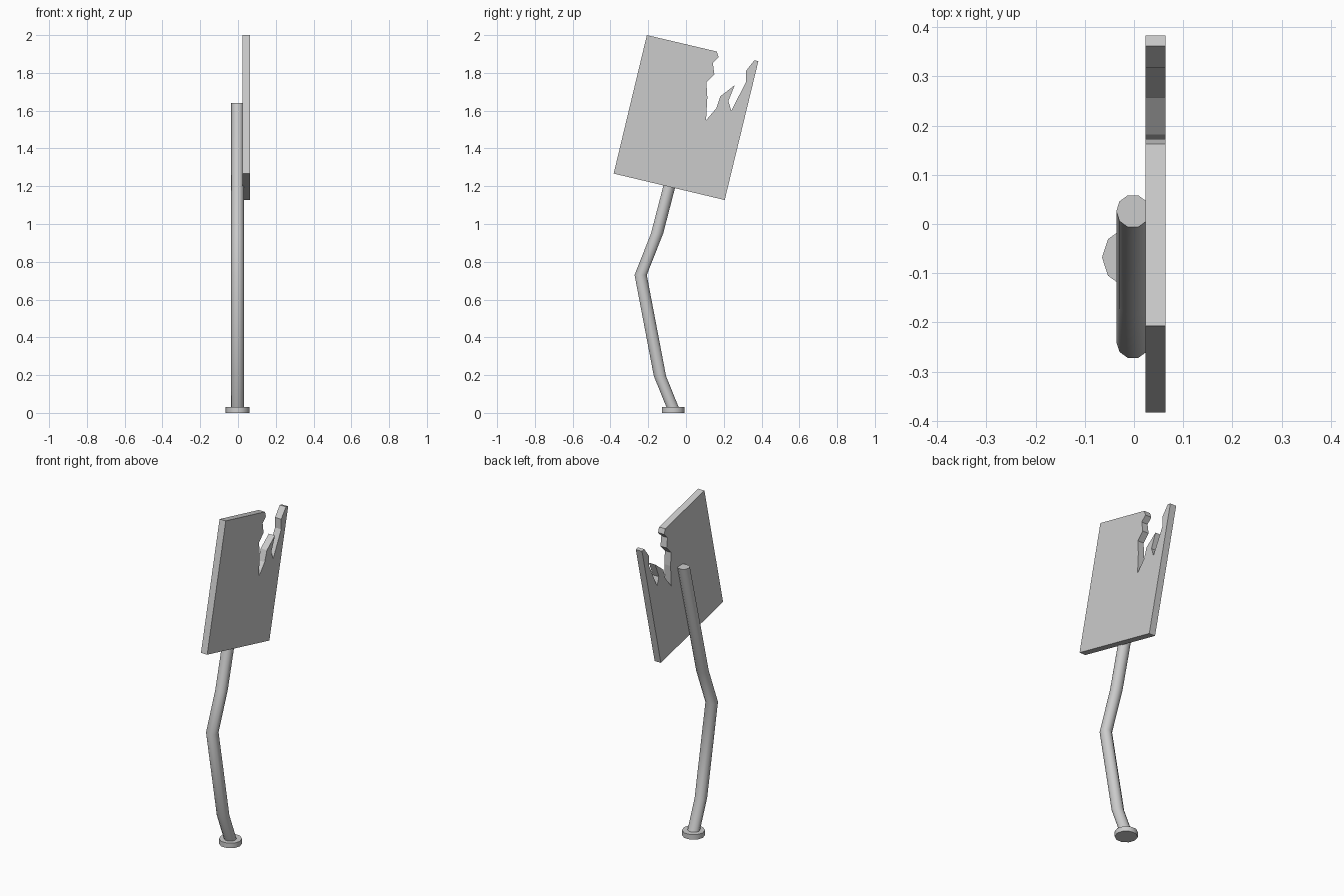
import bpy, bmesh, math

if "Cube" in bpy.data.objects:
    bpy.data.objects.remove(bpy.data.objects["Cube"])

CX = -0.002   # x centre of pole and foot


def finish(bm, name, smooth=None):
    bmesh.ops.recalc_face_normals(bm, faces=bm.faces)
    me = bpy.data.meshes.new(name)
    bm.to_mesh(me)
    bm.free()
    ob = bpy.data.objects.new(name, me)
    bpy.context.collection.objects.link(ob)
    if smooth:
        bpy.ops.object.select_all(action='DESELECT')
        ob.select_set(True)
        bpy.context.view_layer.objects.active = ob
        bpy.ops.object.shade_smooth_by_angle(angle=math.radians(smooth))
    return ob


def tube(name, path, r, sides=10):
    """Loft level rings along a (y, z) path and cap both ends."""
    bm = bmesh.new()
    rings = []
    for y, z in path:
        rings.append([bm.verts.new((CX + r * math.cos(2 * math.pi * i / sides),
                                    y + r * math.sin(2 * math.pi * i / sides), z))
                      for i in range(sides)])
    for a, b in zip(rings, rings[1:]):
        for i in range(sides):
            j = (i + 1) % sides
            bm.faces.new((a[i], a[j], b[j], b[i]))
    bm.faces.new(rings[0])
    bm.faces.new(rings[-1])
    return finish(bm, name, 45)


# Foot disc and bent pole
tube("foot_disc", [(-0.068, 0.0), (-0.068, 0.03)], 0.063)
tube("bent_pole", [(-0.063, 0.01), (-0.138, 0.195), (-0.24, 0.73),
                   (-0.153, 0.95), (0.026, 1.64)], 0.034)

# Broken sign panel: (y, z) outline extruded along x
outline = [(-0.383, 1.267), (0.205, 1.127), (0.383, 1.862), (0.362, 1.867),
           (0.317, 1.81), (0.317, 1.75), (0.24, 1.60), (0.224, 1.65),
           (0.258, 1.735), (0.182, 1.676), (0.161, 1.613), (0.106, 1.549),
           (0.113, 1.671), (0.108, 1.75), (0.15, 1.793), (0.142, 1.852),
           (0.173, 1.883), (0.163, 1.913), (-0.207, 2.0)]
bm = bmesh.new()
face = bm.faces.new([bm.verts.new((0.023, y, z)) for y, z in outline])
ext = bmesh.ops.extrude_face_region(bm, geom=[face], use_keep_orig=True)
bmesh.ops.translate(bm, vec=(0.041, 0, 0),
                    verts=[v for v in ext["geom"] if isinstance(v, bmesh.types.BMVert)])
finish(bm, "broken_sign_panel")
